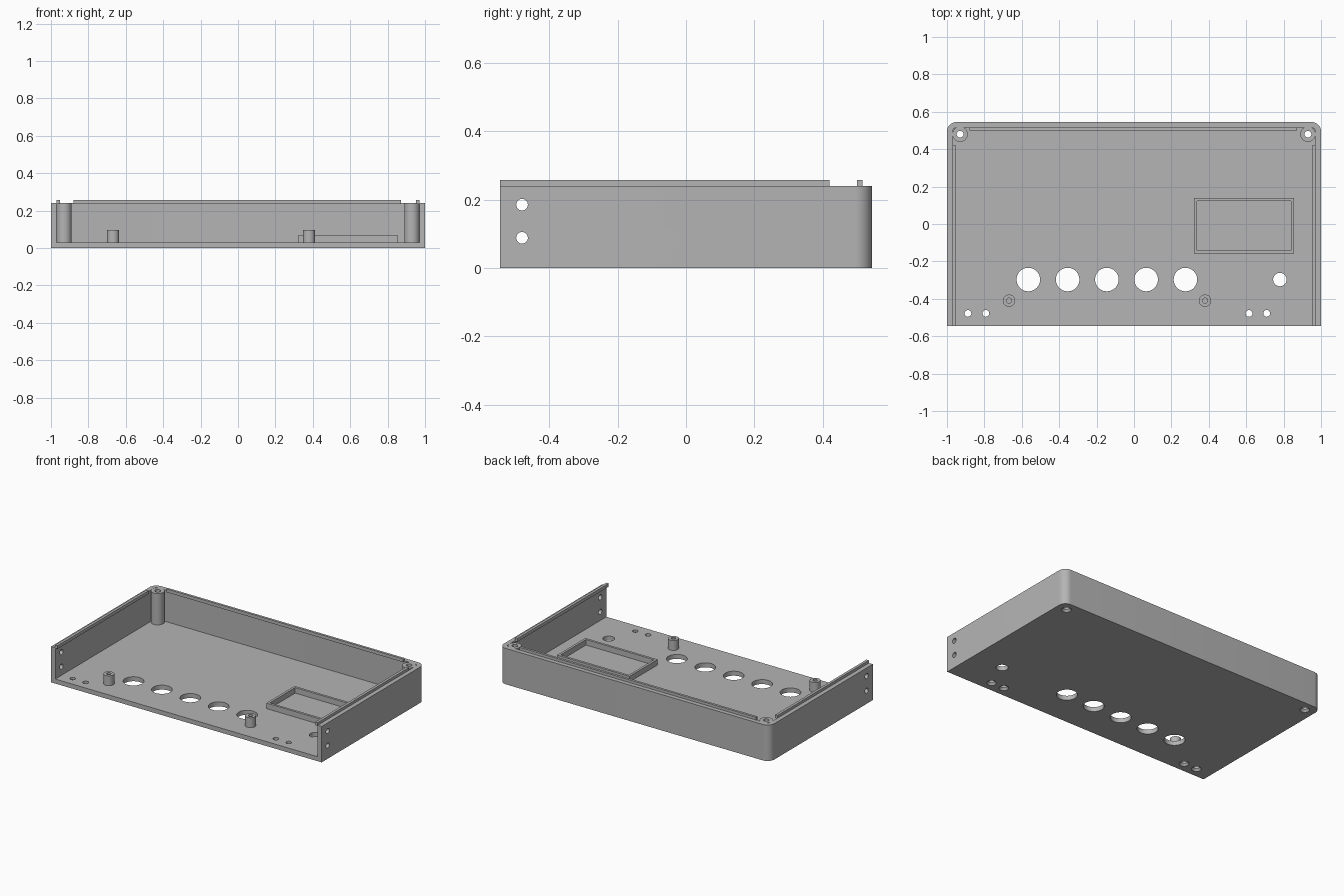
import bpy
import bmesh
from math import pi, cos, sin

if "Cube" in bpy.data.objects:
    bpy.data.objects.remove(bpy.data.objects["Cube"])

GREY = (0.46, 0.46, 0.46, 1)
grey = bpy.data.materials.new("grey_plastic")
grey.use_nodes = True
grey.diffuse_color = GREY
grey.node_tree.nodes["Principled BSDF"].inputs["Base Color"].default_value = GREY

FLOOR, TOP, LIP_TOP = 0.03, 0.24, 0.258
FRONT, BACK, WALL = -0.545, 0.545, 0.03


def finish(name, bm):
    bmesh.ops.recalc_face_normals(bm, faces=bm.faces)
    mesh = bpy.data.meshes.new(name)
    bm.to_mesh(mesh)
    bm.free()
    mesh.materials.append(grey)
    obj = bpy.data.objects.new(name, mesh)
    bpy.context.collection.objects.link(obj)
    return obj


def prism(name, points, z0, z1):
    bm = bmesh.new()
    face = bm.faces.new([bm.verts.new((x, y, z0)) for x, y in points])
    side = bmesh.ops.extrude_face_region(bm, geom=[face])["geom"]
    verts = [v for v in side if isinstance(v, bmesh.types.BMVert)]
    bmesh.ops.translate(bm, verts=verts, vec=(0, 0, z1 - z0))
    return finish(name, bm)


def box(name, x0, x1, y0, y1, z0, z1):
    return prism(name, [(x0, y0), (x1, y0), (x1, y1), (x0, y1)], z0, z1)


def tray_outline(half, front, back, radius, steps=10):
    # Square front corners, rounded back corners
    points = [(-half, front), (half, front)]
    for sign, start in ((1, 0), (-1, pi / 2)):
        for i in range(steps + 1):
            a = start + i * pi / 2 / steps
            points.append((sign * (half - radius) + radius * cos(a),
                           back - radius + radius * sin(a)))
    return points


def cylinder(name, x, y, z0, z1, r, r_top=None, sides=40):
    bm = bmesh.new()
    bmesh.ops.create_cone(bm, cap_ends=True, segments=sides, radius1=r,
                          radius2=r if r_top is None else r_top, depth=z1 - z0)
    bmesh.ops.translate(bm, verts=bm.verts, vec=(x, y, (z0 + z1) / 2))
    return finish(name, bm)


def cut(obj, cutters):
    bpy.context.view_layer.objects.active = obj
    for cutter in cutters:
        mod = obj.modifiers.new("cut", 'BOOLEAN')
        mod.operation = 'DIFFERENCE'
        mod.solver = 'EXACT'
        mod.object = cutter
        bpy.ops.object.modifier_apply(modifier=mod.name)
    for cutter in cutters:
        bpy.data.objects.remove(cutter)


def screw_hole(x, y, z1):
    # Straight hole with a countersink on the underside
    return [cylinder("hole", x, y, -0.02, z1, 0.018),
            cylinder("sink", x, y, -0.002, 0.014, 0.031, 0.018)]


# Tray with an open front
tray = prism("case_tray", tray_outline(1, FRONT, BACK, 0.05), 0, TOP)
cutters = [prism("cavity", tray_outline(1 - WALL, FRONT - 0.1, BACK - WALL, 0.02),
                 FLOOR, TOP + 0.1)]

# Button row and indicator opening
for i in range(5):
    cutters.append(cylinder("hole", -0.565 + 0.21 * i, -0.297, -0.05, 0.1, 0.063))
cutters.append(cylinder("hole", 0.78, -0.297, -0.05, 0.1, 0.036))

# Floor screw holes at the front and under the corner posts
for x in (-0.888, -0.792, 0.615, 0.71):
    cutters += screw_hole(x, -0.478, 0.1)
for x in (-0.93, 0.93):
    cutters += screw_hole(x, 0.48, 0.1)

# Holes through both side walls
for z in (0.088, 0.185):
    drill = cylinder("side_drill", 0, 0, -1.2, 1.2, 0.017)
    drill.rotation_euler.y = pi / 2
    drill.location = (0, -0.48, z)
    cutters.append(drill)
bpy.context.view_layer.update()
cut(tray, cutters)
parts = [tray]

# Back corner posts, front standoffs and wall lips
for side, sign, standoff_x in (("left", 1, 0.38), ("right", -1, -0.668)):
    post = cylinder(side + "_corner_post", sign * 0.93, 0.48, FLOOR, TOP, 0.041)
    cut(post, [cylinder("bore", sign * 0.93, 0.48, 0, 0.3, 0.018)])
    standoff = cylinder(side + "_standoff", standoff_x, -0.41, FLOOR, 0.096, 0.033)
    cut(standoff, [cylinder("bore", standoff_x, -0.41, FLOOR + 0.005, 0.2, 0.014)])
    x0, x1 = sorted((sign * 0.953, sign * 0.971))
    lip = box(side + "_lip", x0, x1, FRONT, 0.42, TOP - 0.004, LIP_TOP)
    parts += [post, standoff, lip]
parts.append(box("back_lip", -0.88, 0.872, 0.5, 0.516, TOP - 0.004, LIP_TOP))

# Raised display frame on the floor
frame = box("display_frame", 0.32, 0.855, -0.158, 0.14, FLOOR, 0.067)
cut(frame, [box("frame_opening", 0.336, 0.839, -0.142, 0.124, 0, 0.2)])
parts.append(frame)

# Smooth the round surfaces and keep the edges sharp
bpy.ops.object.select_all(action='DESELECT')
for part in parts:
    part.select_set(True)
bpy.context.view_layer.objects.active = tray
bpy.ops.object.shade_smooth_by_angle(angle=pi / 6)
